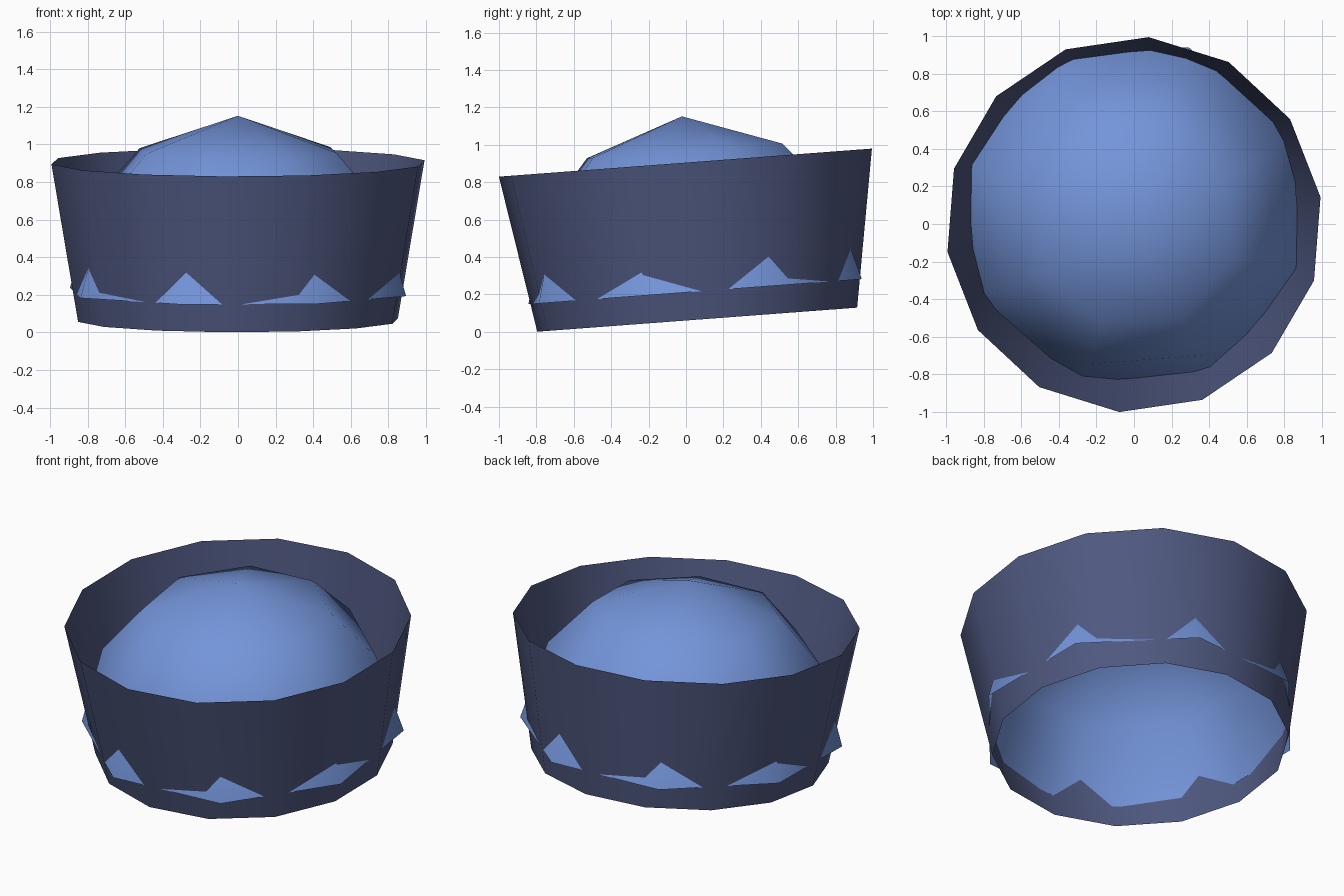
import bpy
import bmesh
from math import cos, sin, radians, tau
from mathutils import Matrix

old = bpy.data.objects.get("Cube")
if old:
    bpy.data.objects.remove(old, do_unlink=True)


def make_material(name, rgb):
    mat = bpy.data.materials.new(name)
    mat.use_nodes = True
    colour = (*rgb, 1.0)
    mat.diffuse_color = colour
    mat.node_tree.nodes["Principled BSDF"].inputs["Base Color"].default_value = colour
    return mat


def open_lathe(name, profile, sides, start, mat):
    """Open surface through rings of (radius, height); radius 0 makes a tip."""
    bm = bmesh.new()
    rings = []
    for r, h in profile:
        count = sides if r else 1
        rings.append([bm.verts.new((r * cos(start + tau * i / sides),
                                    r * sin(start + tau * i / sides), h))
                      for i in range(count)])
    for low, high in zip(rings, rings[1:]):
        for i in range(sides):
            j = (i + 1) % sides
            corners = [low[i], low[j]]
            corners += [high[j], high[i]] if len(high) > 1 else [high[0]]
            bm.faces.new(corners)
    for face in bm.faces:
        face.smooth = True
    mesh = bpy.data.meshes.new(name)
    bm.to_mesh(mesh)
    bm.free()
    mesh.materials.append(mat)
    obj = bpy.data.objects.new(name, mesh)
    bpy.context.collection.objects.link(obj)
    # Both parts share one axis that leans towards the front
    obj.matrix_world = (Matrix.Translation((0, 0.06, 0.065))
                        @ Matrix.Rotation(radians(4.3), 4, "X"))
    return obj


dark_blue = make_material("dark slate blue", (0.078, 0.098, 0.215))
light_blue = make_material("cornflower blue", (0.175, 0.30, 0.70))

# Flared open band
open_lathe("band", [(0.86, 0), (1.003, 0.842)], 14, radians(8.4), dark_blue)

# Domed crown whose lower corners poke through the band
open_lathe("crown", [(0.94, 0.15), (0.80, 0.63), (0.55, 0.905), (0, 1.09)],
           8, radians(-18), light_blue)
